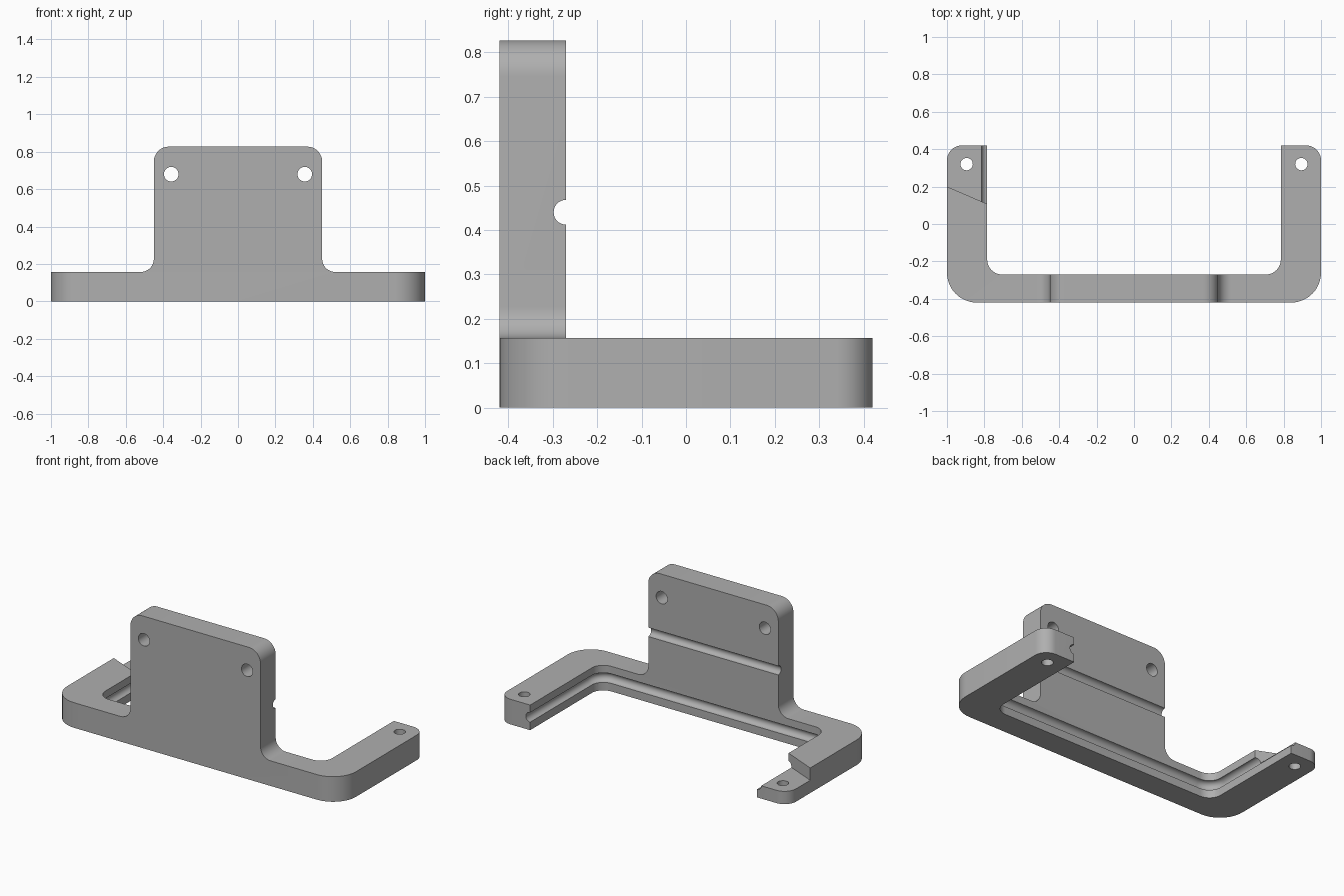
import bpy, bmesh, math
from mathutils import Vector, Matrix

cube = bpy.data.objects.get("Cube")
if cube:
    bpy.data.objects.remove(cube, do_unlink=True)

grey = bpy.data.materials.new("plain grey")
grey.use_nodes = True
colour = (0.43, 0.43, 0.43, 1)
grey.diffuse_color = colour
grey.node_tree.nodes["Principled BSDF"].inputs["Base Color"].default_value = colour


def rounded(points, steps=12):
    """Turn (x, y, radius) corners into a path with true arcs."""
    path = []
    for i, (x, y, r) in enumerate(points):
        p = Vector((x, y))
        if r == 0:
            path.append(p)
            continue
        a = (Vector(points[i - 1][:2]) - p).normalized()
        b = (Vector(points[(i + 1) % len(points)][:2]) - p).normalized()
        half = a.angle(b) / 2
        centre = p + (a + b).normalized() * r / math.sin(half)
        start = p + a * r / math.tan(half) - centre
        end = p + b * r / math.tan(half) - centre
        sweep = start.angle_signed(end)
        for k in range(steps + 1):
            path.append(centre + Matrix.Rotation(-sweep * k / steps, 2) @ start)
    return path


def add_object(name, bm):
    bmesh.ops.recalc_face_normals(bm, faces=bm.faces)
    mesh = bpy.data.meshes.new(name)
    bm.to_mesh(mesh)
    bm.free()
    obj = bpy.data.objects.new(name, mesh)
    bpy.context.collection.objects.link(obj)
    return obj


def prism(name, outline, low, high, upright=False):
    """Extrude an outline along z, or along y when upright."""
    bm = bmesh.new()
    place = (lambda p: (p.x, low, p.y)) if upright else (lambda p: (p.x, p.y, low))
    face = bm.faces.new([bm.verts.new(place(p)) for p in outline])
    new = bmesh.ops.extrude_face_region(bm, geom=[face])["geom"]
    step = Vector((0, high - low, 0) if upright else (0, 0, high - low))
    bmesh.ops.translate(bm, vec=step, verts=[v for v in new if isinstance(v, bmesh.types.BMVert)])
    return add_object(name, bm)


def rod(name, centre, radius, length, axis):
    bm = bmesh.new()
    turn = Vector((0, 0, 1)).rotation_difference(Vector(axis)).to_matrix().to_4x4()
    bmesh.ops.create_cone(bm, cap_ends=True, segments=32, radius1=radius, radius2=radius,
                          depth=length, matrix=Matrix.Translation(centre) @ turn)
    return add_object(name, bm)


def sweep_tube(name, path, z, radius, sides=32):
    """Round tube along a flat path, mitred at each point."""
    bm = bmesh.new()
    rings = []
    for i, p in enumerate(path):
        before = (p - path[i - 1]).normalized() if i else (path[1] - p).normalized()
        after = (path[i + 1] - p).normalized() if i < len(path) - 1 else before
        along = (before + after).normalized()
        side = Vector((-along.y, along.x)) / along.dot(before)
        ring = []
        for k in range(sides):
            t = math.tau * k / sides
            q = p + side * radius * math.cos(t)
            ring.append(bm.verts.new((q.x, q.y, z + radius * math.sin(t))))
        rings.append(ring)
    for a, b in zip(rings, rings[1:]):
        for k in range(sides):
            n = (k + 1) % sides
            bm.faces.new((a[k], a[n], b[n], b[k]))
    bm.faces.new(rings[0])
    bm.faces.new(rings[-1])
    return add_object(name, bm)


def combine(target, tool, operation="DIFFERENCE"):
    mod = target.modifiers.new(tool.name, "BOOLEAN")
    mod.operation = operation
    mod.solver = "EXACT"
    mod.object = tool
    bpy.context.view_layer.objects.active = target
    bpy.ops.object.modifier_apply(modifier=mod.name)
    bpy.data.objects.remove(tool, do_unlink=True)


# U-shaped plan, trimmed by the front outline of base and upright plate
inner, back, front, wall = 0.785, 0.42, -0.42, -0.27
plan = [(-1, front, 0.16), (1, front, 0.16), (1, back, 0.08), (inner, back, 0),
        (inner, wall, 0.08), (-inner, wall, 0.08), (-inner, back, 0), (-1, back, 0.08)]
bracket = prism("mounting_bracket", rounded(plan), 0, 1)
outline = [(-1.1, -0.1, 0), (1.1, -0.1, 0), (1.1, 0.157, 0), (0.45, 0.157, 0.07),
           (0.45, 0.827, 0.08), (-0.45, 0.827, 0.08), (-0.45, 0.157, 0.07), (-1.1, 0.157, 0)]
combine(bracket, prism("front_outline", rounded(outline), -0.6, 0.6, True), "INTERSECT")

# Groove around the inside of the U, and across the back of the plate
track = [(inner, 0.5, 0), (inner, wall, 0.08), (-inner, wall, 0.08), (-inner, 0.5, 0)]
combine(bracket, sweep_tube("inner_groove", rounded(track), 0.08, 0.03))
combine(bracket, rod("plate_groove", (0, wall, 0.44), 0.028, 1.2, (1, 0, 0)))

# Lowered tab with a slanted shoulder on one leg
notch = [Vector(p) for p in ((-1.1, 0.243), (-0.7, 0.071), (-0.7, 0.6), (-1.1, 0.6))]
combine(bracket, prism("tab_notch", notch, 0.08, 0.3))

# Screw holes in the legs and plate
for s in (-1, 1):
    combine(bracket, rod("leg_hole", (s * 0.895, 0.32, 0.1), 0.033, 0.6, (0, 0, 1)))
    combine(bracket, rod("plate_hole", (s * 0.357, -0.35, 0.68), 0.039, 0.6, (0, 1, 0)))

bracket.data.materials.clear()
bracket.data.materials.append(grey)
for face in bracket.data.polygons:
    face.material_index = 0
bpy.ops.object.select_all(action="DESELECT")
bracket.select_set(True)
bpy.context.view_layer.objects.active = bracket
bpy.ops.object.shade_smooth_by_angle(angle=math.radians(30))
